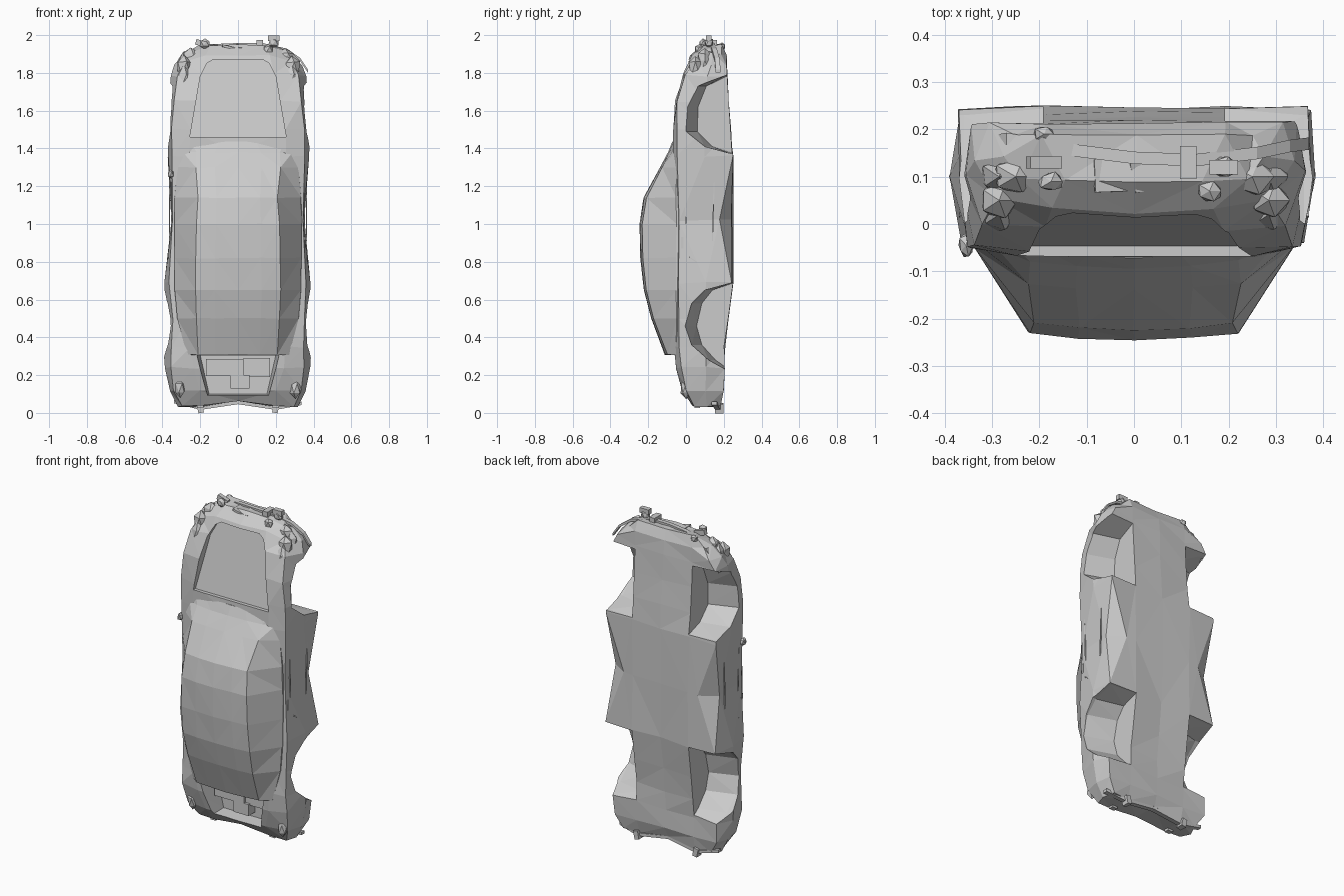
import bpy, bmesh, math, random
from mathutils import Matrix, Vector, Euler

if "Cube" in bpy.data.objects:
    bpy.data.objects.remove(bpy.data.objects["Cube"])

random.seed(4)
grey = bpy.data.materials.new("bare_grey_metal")
grey.diffuse_color = (0.6, 0.6, 0.6, 1)
grey.use_nodes = True
grey.node_tree.nodes["Principled BSDF"].inputs["Base Color"].default_value = grey.diffuse_color


def finish(name, bm):
    bmesh.ops.recalc_face_normals(bm, faces=bm.faces[:])
    me = bpy.data.meshes.new(name)
    bm.to_mesh(me)
    bm.free()
    me.materials.append(grey)
    ob = bpy.data.objects.new(name, me)
    bpy.context.collection.objects.link(ob)
    return ob


def loft(name, rings, jitter=0.0):
    """Skin a list of equal rings of 3D points and cap both ends."""
    bm = bmesh.new()
    vs = []
    for ring in rings:
        row = []
        for p in ring:
            d = Vector([random.uniform(-jitter, jitter) for _ in range(3)])
            row.append(bm.verts.new(Vector(p) + d))
        vs.append(row)
    n = len(vs[0])
    for a, b in zip(vs, vs[1:]):
        for i in range(n):
            j = (i + 1) % n
            bm.faces.new((a[i], a[j], b[j], b[i]))
    bm.faces.new(vs[0])
    bm.faces.new(vs[-1])
    bmesh.ops.triangulate(bm, faces=bm.faces[:])
    return finish(name, bm)


def mirrored(half):
    """Complete a half section (first and last point at x = 0)."""
    return half + [(-x, y, z) for x, y, z in reversed(half[1:-1])]


def box(name, loc, size, rot=(0, 0, 0)):
    bm = bmesh.new()
    m = Matrix.Translation(loc) @ Euler(rot).to_matrix().to_4x4() @ Matrix.Diagonal((*size, 1))
    bmesh.ops.create_cube(bm, size=1, matrix=m)
    return finish(name, bm)


def lump(name, loc, size):
    """Low-poly crumpled scrap."""
    bm = bmesh.new()
    bmesh.ops.create_icosphere(bm, subdivisions=1, radius=1)
    for v in bm.verts:
        k = random.uniform(0.75, 1.0)
        v.co = Vector(loc) + Vector([v.co[i] * size[i] * k for i in range(3)])
    return finish(name, bm)


def strip(name, path, hy, hz):
    """Bent bar running across the car."""
    return loft(name, [[(x, y - hy, z - hz), (x, y + hy, z - hz),
                        (x, y + hy, z + hz), (x, y - hy, z + hz)] for x, y, z in path])


def cut(ob, cutter):
    mod = ob.modifiers.new("cut", "BOOLEAN")
    mod.operation, mod.solver, mod.object = "DIFFERENCE", "EXACT", cutter
    cutter.hide_render = True
    bpy.context.view_layer.update()
    ev = ob.evaluated_get(bpy.context.evaluated_depsgraph_get())
    me = bpy.data.meshes.new_from_object(ev)
    ob.modifiers.clear()
    ob.data = me
    bpy.data.objects.remove(cutter)


# Lower body: z, floor y, floor x, side x, side y, shoulder x, shoulder y, top x, top y, bow
stations = [
    (.035, .18, .29, .32, .11, .30, .05, .19, .03, .0),
    (.12, .20, .34, .36, .10, .34, .00, .20, -.02, .0),
    (.24, .20, .35, .385, .10, .35, -.03, .24, -.05, 0),
    (.35, .205, .35, .39, .10, .35, -.035, .25, -.06, 0),
    (.50, .22, .36, .38, .10, .35, -.04, .26, -.06, 0),
    (.69, .245, .37, .385, .10, .36, -.04, .26, -.06, 0),
    (1.02, .245, .25, .355, .18, .345, -.04, .26, -.06, 0),
    (1.36, .245, .37, .375, .10, .35, -.045, .26, -.065, 0),
    (1.50, .235, .36, .375, .10, .35, -.05, .25, -.065, 0),
    (1.65, .225, .35, .365, .10, .34, -.045, .22, -.055, 0),
    (1.80, .215, .34, .36, .11, .32, .00, .19, -.01, -.02),
    (1.89, .21, .31, .335, .13, .29, .05, .17, .03, -.05),
    (1.95, .19, .25, .28, .14, .24, .10, .14, .09, -.05),
]
rings = []
for z, yb, xb, xm, ym, xs, ys, xt, yt, bow in stations:
    mid = z + (.03 if z < .1 else 0)          # rear end is dented in the middle
    rings.append(mirrored([(0, yb, mid), (.19, yb, z), (xb, yb, z + bow), (xm, ym, z + bow),
                           (xs, ys, z + bow * .7), (xt, yt, z), (0, yt - .003, mid)]))
body = loft("car_body", rings, 0.006)

# Wheel arches, narrowing towards the inner wall
front_arch = [(.3, 1.80), (.215, 1.79), (.06, 1.73), (.005, 1.62), (0, 1.49),
              (.1, 1.41), (.23, 1.375), (.3, 1.37)]
rear_arch = [(.3, .70), (.23, .685), (.1, .65), (.03, .58), (-.005, .46),
             (.03, .36), (.12, .28), (.2, .235), (.3, .2)]
for arch in (front_arch, rear_arch):
    for s in (1, -1):
        cut(body, loft("arch_cutter", [[(s * .192, .3 - (.3 - y) * .8, z) for y, z in arch],
                                       [(s * .36, y, z) for y, z in arch],
                                       [(s * .6, y, z) for y, z in arch]]))

# Open engine bay with sloping floor, and open boot
bay = [(-.255, 1.46), (.255, 1.46), (.2, 1.78), (.165, 1.85), (.13, 1.872),
       (-.13, 1.872), (-.165, 1.85), (-.2, 1.78)]
cut(body, loft("bay_cutter", [[(x, -.2, z) for x, z in bay],
                              [(x, -.047 + (z - 1.46) * .21, z) for x, z in bay]]))
boot = [(-.18, .075), (.18, .075), (.235, .306), (-.235, .306)]
cut(body, loft("boot_cutter", [[(x, -.2, z) for x, z in boot],
                               [(x * .85, .08, .1 + (z - .075) * .88) for x, z in boot]]))

# Cabin with crushed roof: z, roof half width, roof y, base half width
cabin = []
for z, xt, yt, xb in [(.308, .21, -.11, .27), (.5, .22, -.183, .32), (.65, .225, -.222, .335),
                      (.82, .225, -.24, .335), (1.0, .22, -.243, .335), (1.14, .21, -.222, .335),
                      (1.3, .225, -.137, .32), (1.38, .22, -.09, .29), (1.435, .18, -.07, .25)]:
    cabin.append(mirrored([(0, -.03, z), (xb, -.03, z), (xb, -.052, z),
                           (xt, yt + .012, z), (xt * .55, yt + .002, z), (0, yt - .003, z)]))
loft("cabin", cabin, 0.002)
box("cowl_strip", (0, -.06, 1.453), (.5, .01, .012))

# Boot contents
box("boot_block_left", (-.07, .05, .24), (.2, .07, .09))
box("boot_block_right", (.1, .06, .24), (.14, .06, .1))
box("boot_block_middle", (.01, .05, .165), (.1, .07, .07))

# Bumpers
strip("front_bumper_bar", [(-.345, .165, 1.77), (-.27, .18, 1.89), (-.12, .155, 1.945), (.0, .14, 1.95),
                           (.13, .135, 1.95), (.26, .15, 1.92), (.33, .165, 1.87), (.37, .17, 1.81)], .013, .008)
strip("rear_bumper_bar", [(-.34, .16, .06), (-.2, .17, .025), (0, .16, .055),
                          (.2, .17, .025), (.335, .15, .05)], .014, .009)
for s in (1, -1):
    box("rear_bumper_bracket", (s * .2, .175, .025), (.03, .045, .05), (0, .2 * s, 0))
    box("rear_bumper_hook", (s * .2, .06, .04), (.035, .03, .03))
    lump("tail_lamp", (s * .305, .0, .13), (.035, .035, .06))
    # Door seams and handle
    box("door_seam_upper", (s * .352, .0, 1.03), (.006, .006, .42), (.03, 0, 0))
    box("door_seam_lower", (s * .362, .145, 1.08), (.006, .006, .34), (-.03, 0, 0))
    box("door_seam_rear", (s * .367, .07, .79), (.006, .006, .13), (1.0, 0, 0))
    box("door_handle", (s * .35, -.02, .9), (.012, .012, .06))
    # Crumpled wings
    for y, z in [(.02, 1.76), (.1, 1.83), (.05, 1.82)]:
        lump("crumpled_wing", (s * .285, y, z), (.05, .045, .09))
lump("wing_mirror", (-.355, -.045, 1.265), (.02, .03, .03))

# Smashed nose scrap
for x, y, z, r in [(-.19, .19, 1.94, .028), (-.175, .09, 1.955, .033), (.19, .12, 1.96, .034),
                   (.16, .07, 1.925, .034), (-.25, .1, 1.88, .06), (.25, .1, 1.88, .06)]:
    lump("nose_scrap", (x, y, z), (r, r * .8, r))
box("nose_bracket", (.19, .12, 1.983), (.06, .03, .03))
box("nose_bracket", (-.19, .13, 1.955), (.07, .025, .03), (0, .3, 0))
box("nose_post", (.115, .13, 1.95), (.035, .07, .05))
for i in range(6):
    x = -.2 + i * .08
    box("torn_panel", (x, random.uniform(.08, .15), 1.935 - 1.1 * x * x),
        (.09, .07, .012), [random.uniform(-.3, .3) for _ in range(3)])
